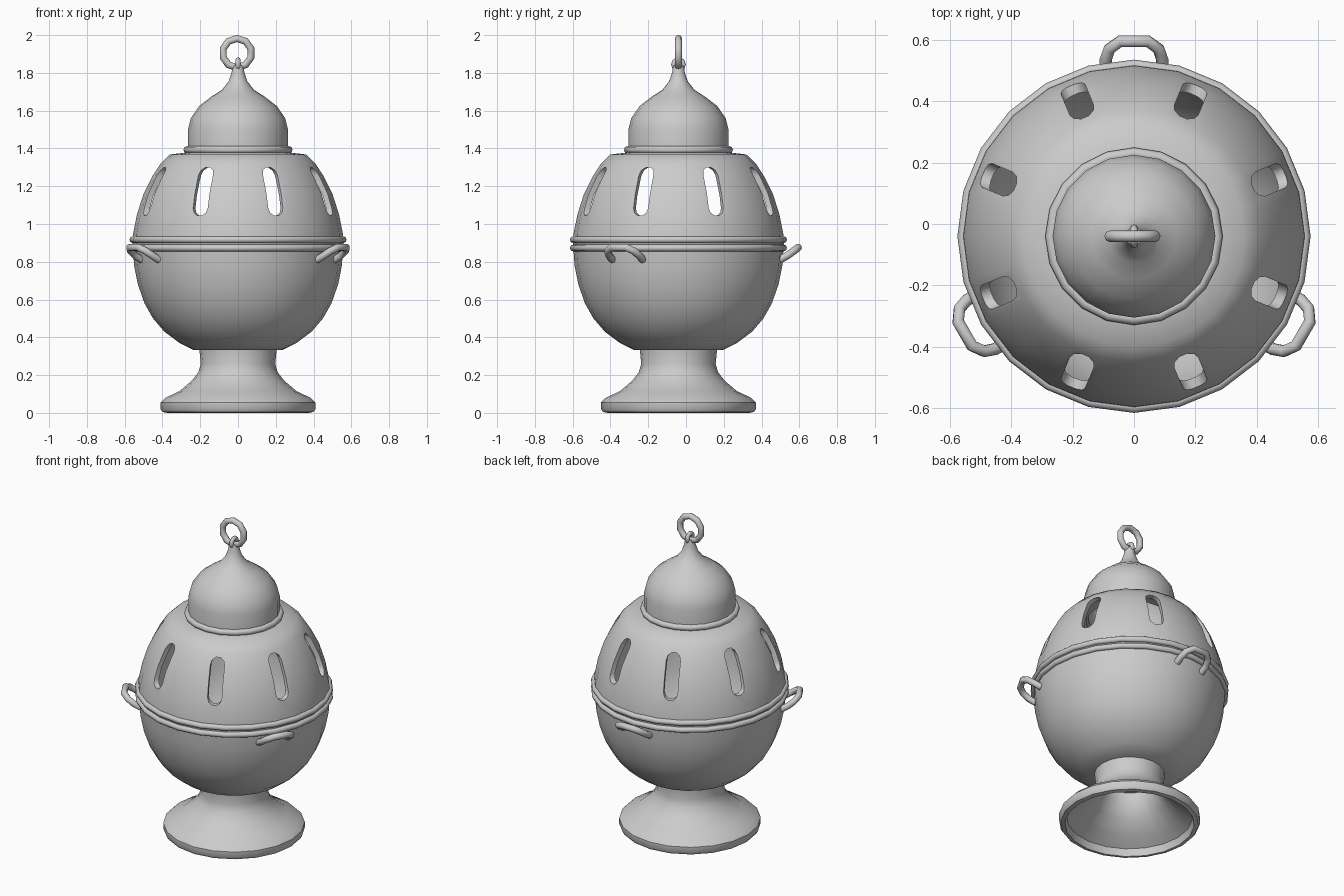
import bpy, bmesh, math
from mathutils import Vector, Matrix

if "Cube" in bpy.data.objects:
    bpy.data.objects.remove(bpy.data.objects["Cube"])

CY = -0.04  # y of the vertical axis


def smooth(ob, angle=40):
    bpy.ops.object.select_all(action='DESELECT')
    ob.select_set(True)
    bpy.context.view_layer.objects.active = ob
    bpy.ops.object.shade_smooth_by_angle(angle=math.radians(angle))


def from_bmesh(name, bm):
    bmesh.ops.recalc_face_normals(bm, faces=bm.faces)
    me = bpy.data.meshes.new(name)
    bm.to_mesh(me)
    bm.free()
    ob = bpy.data.objects.new(name, me)
    bpy.context.collection.objects.link(ob)
    return ob


def lathe(name, profile, n=24):
    """Revolve a closed (r, z) profile about the vertical axis."""
    bm = bmesh.new()
    rings = []
    for i in range(n):
        a = math.tau * i / n
        rings.append([bm.verts.new((r * math.cos(a), CY + r * math.sin(a), z)) for r, z in profile])
    m = len(profile)
    for i in range(n):
        p, q = rings[i], rings[(i + 1) % n]
        for j in range(m):
            k = (j + 1) % m
            if profile[j][0] == 0 and profile[k][0] == 0:
                continue
            bm.faces.new((p[j], q[j], q[k], p[k]))
    bmesh.ops.remove_doubles(bm, verts=bm.verts, dist=1e-5)
    bmesh.ops.dissolve_degenerate(bm, edges=bm.edges, dist=1e-6)
    return from_bmesh(name, bm)


def bead(name, r, z, rad, n=24):
    ob = lathe(name, [(r + rad * math.cos(math.tau * i / 8), z + rad * math.sin(math.tau * i / 8))
                      for i in range(8)], n)
    smooth(ob, 60)


def tube(name, pts, rad, cyclic=False):
    cu = bpy.data.curves.new(name, 'CURVE')
    cu.dimensions = '3D'
    cu.bevel_depth = rad
    cu.bevel_resolution = 2
    cu.use_fill_caps = True
    sp = cu.splines.new('POLY')
    sp.points.add(len(pts) - 1)
    for p, co in zip(sp.points, pts):
        p.co = (*co, 1)
    sp.use_cyclic_u = cyclic
    ob = bpy.data.objects.new(name, cu)
    bpy.context.collection.objects.link(ob)
    bpy.ops.object.select_all(action='DESELECT')
    ob.select_set(True)
    bpy.context.view_layer.objects.active = ob
    bpy.ops.object.convert(target='MESH')
    smooth(bpy.context.view_layer.objects.active, 60)


# hollow flared foot
smooth(lathe("foot", [
    (0.40, 0.005), (0.41, 0.02), (0.41, 0.055), (0.385, 0.08), (0.31, 0.115), (0.245, 0.17),
    (0.21, 0.215), (0.197, 0.26), (0.205, 0.34), (0, 0.345), (0, 0.31), (0.16, 0.30),
    (0.165, 0.24), (0.21, 0.16), (0.29, 0.09), (0.365, 0.045), (0.375, 0.0)], 20))

# open bowl
smooth(lathe("bowl", [
    (0, 0.33), (0.235, 0.333), (0.31, 0.37), (0.39, 0.43), (0.45, 0.50), (0.495, 0.58),
    (0.53, 0.68), (0.55, 0.78), (0.558, 0.895), (0.525, 0.895), (0.52, 0.78), (0.50, 0.69),
    (0.465, 0.59), (0.42, 0.515), (0.365, 0.455), (0.23, 0.37), (0, 0.36)]))
bead("bowl_rim", 0.557, 0.873, 0.018)

# pierced lid
lid = lathe("lid", [
    (0.558, 0.895), (0.555, 0.95), (0.535, 1.05), (0.50, 1.16), (0.455, 1.25), (0.41, 1.32),
    (0.36, 1.368), (0.26, 1.38), (0.25, 1.35), (0.345, 1.34), (0.385, 1.30), (0.43, 1.23),
    (0.472, 1.15), (0.505, 1.04), (0.525, 0.95), (0.525, 0.895)])

# eight rounded slots cut through the lid
bm = bmesh.new()
w, h = 0.042, 0.13
outline = []
for i in range(6):
    a = math.pi * i / 5
    outline.append((w * math.cos(a), h - w + w * math.sin(a)))
outline += [(-x, -z) for x, z in outline]
for k in range(8):
    rot = Matrix.Rotation(math.radians(22.5 + 45 * k), 3, 'Z')
    ends = [[bm.verts.new(rot @ Vector((r, t, 1.172 + z)) + Vector((0, CY, 0))) for t, z in outline]
            for r in (0.25, 0.75)]
    bm.faces.new(ends[0])
    bm.faces.new(ends[1])
    for i in range(len(outline)):
        j = (i + 1) % len(outline)
        bm.faces.new((ends[0][i], ends[0][j], ends[1][j], ends[1][i]))
cutter = from_bmesh("slot_cutter", bm)
cutter.hide_render = True
mod = lid.modifiers.new("slots", 'BOOLEAN')
mod.operation = 'DIFFERENCE'
mod.solver = 'EXACT'
mod.object = cutter
bpy.context.view_layer.objects.active = lid
lid.select_set(True)
bpy.ops.object.modifier_apply(modifier=mod.name)
bpy.data.objects.remove(cutter)
smooth(lid)
bead("lid_rim", 0.557, 0.917, 0.018)

# onion cap with collar and stem
smooth(lathe("cap", [
    (0.265, 1.375), (0.265, 1.50), (0.25, 1.56), (0.205, 1.625), (0.14, 1.675), (0.085, 1.71),
    (0.05, 1.755), (0.034, 1.80), (0.028, 1.84), (0, 1.845), (0, 1.68), (0.12, 1.65),
    (0.185, 1.605), (0.225, 1.55), (0.24, 1.49), (0.24, 1.375)], 20))
bead("cap_collar", 0.27, 1.393, 0.019, 20)

# eye on the stem and the carrying ring through it
tube("stem_eye", [(0, CY + 0.026 * math.cos(math.tau * i / 10), 1.845 + 0.026 * math.sin(math.tau * i / 10))
                  for i in range(10)], 0.013, True)
tube("top_ring", [(-0.005 + 0.077 * math.sin(math.tau * i / 10), CY, 1.905 + 0.077 * math.cos(math.tau * i / 10))
                  for i in range(10)], 0.019, True)

# three chain loops around the bowl
half = [(0.092, 0.535, 0.81), (0.092, 0.575, 0.832), (0.08, 0.61, 0.857), (0.045, 0.635, 0.876)]
path = half + [(-t, r, z) for t, r, z in reversed(half)]
for k in range(3):
    rot = Matrix.Rotation(math.radians(120 * k), 3, 'Z')
    tube(f"chain_loop_{k + 1}", [rot @ Vector(p) + Vector((0, CY, 0)) for p in path], 0.02)
